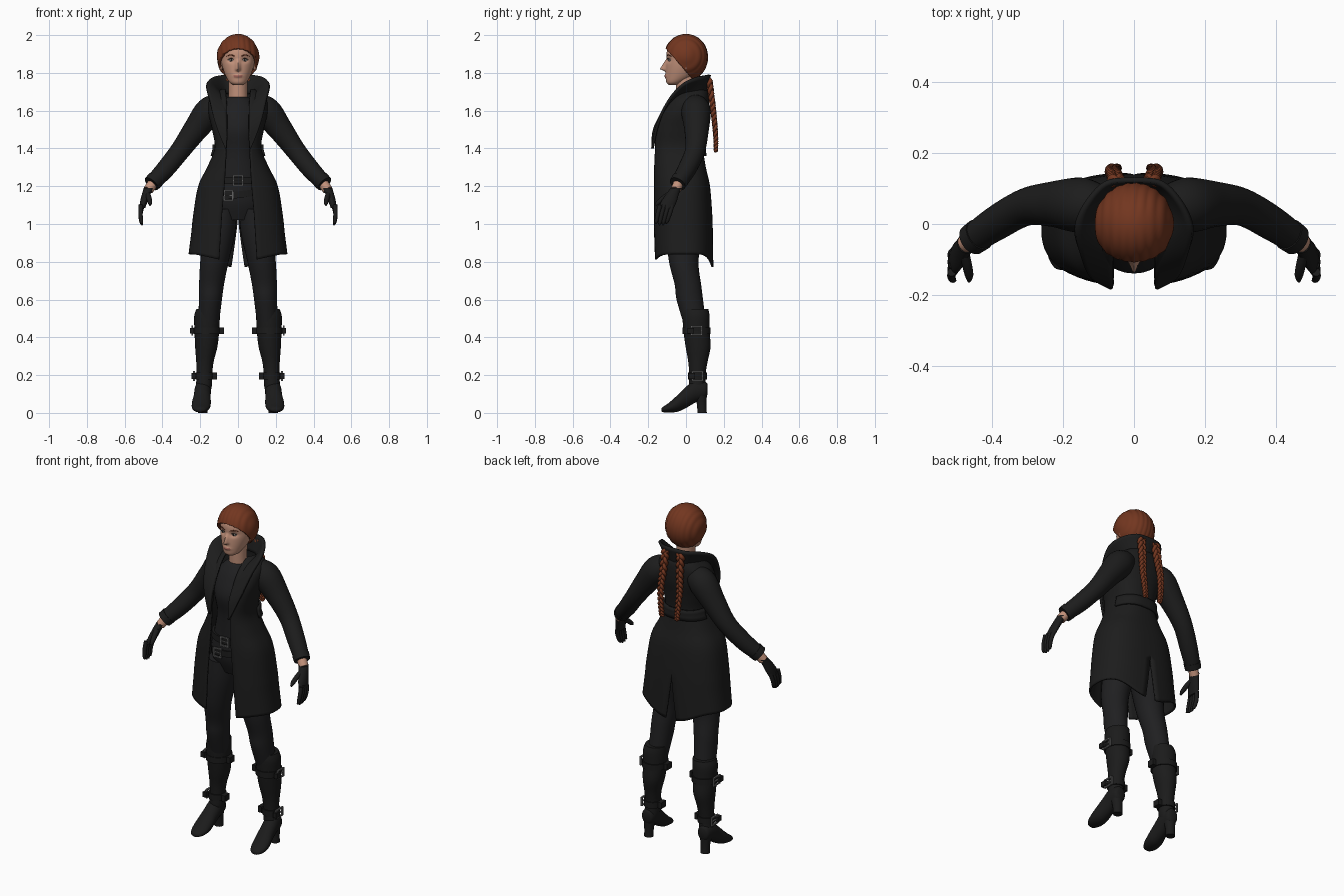
import bpy, bmesh
from math import sin, cos, pi, asin, exp, radians
from mathutils import Vector, Matrix

if "Cube" in bpy.data.objects:
    bpy.data.objects.remove(bpy.data.objects["Cube"])


def material(name, *rgb):
    m = bpy.data.materials.new(name)
    m.use_nodes = True
    m.diffuse_color = (*rgb, 1)
    bsdf = m.node_tree.nodes["Principled BSDF"]
    bsdf.inputs["Base Color"].default_value = (*rgb, 1)
    bsdf.inputs["Roughness"].default_value = 0.8
    return m


COAT = material("coat black", .012, .012, .012)
CLOTH = material("cloth black", .014, .014, .015)
LEATHER = material("leather black", .011, .011, .011)
SKIN = material("skin", .55, .29, .2)
HAIR = material("auburn hair", .17, .037, .014)
METAL = material("buckle grey", .12, .12, .12)
LIP = material("lip", .38, .14, .11)
WHITE = material("eye white", .5, .48, .46)
DARK = material("dark iris", .02, .015, .012)


def spline(rows, n):
    """Smooth curve through rows of numbers, n steps per span."""
    rows = [Vector(r) for r in rows]
    out = []
    for i in range(len(rows) - 1):
        a, b, c, d = (rows[min(max(i + k, 0), len(rows) - 1)] for k in (-1, 0, 1, 2))
        for j in range(n):
            t = j / n
            out.append(b + (c - a) * t / 2 + (a * 2 - b * 5 + c * 4 - d) * t * t / 2
                       + (b * 3 - a - c * 3 + d) * t ** 3 / 2)
    return out + [rows[-1]]


def finish(name, bm, mat, mirror=False, thick=0, angle=50):
    bmesh.ops.recalc_face_normals(bm, faces=bm.faces)
    me = bpy.data.meshes.new(name)
    bm.to_mesh(me)
    bm.free()
    me.materials.append(mat)
    ob = bpy.data.objects.new(name, me)
    bpy.context.collection.objects.link(ob)
    bpy.ops.object.select_all(action='DESELECT')
    ob.select_set(True)
    bpy.context.view_layer.objects.active = ob
    bpy.ops.object.shade_smooth_by_angle(angle=radians(angle))
    if mirror:
        ob.modifiers.new("mirror", 'MIRROR')
    if thick:
        s = ob.modifiers.new("thickness", 'SOLIDIFY')
        s.thickness, s.offset = thick, 0
    return ob


def skin_grid(bm, grid, closed=True, cap=True):
    vs = [[bm.verts.new(p) for p in row] for row in grid]
    n = len(vs[0])
    for a, b in zip(vs, vs[1:]):
        for i in range(n if closed else n - 1):
            j = (i + 1) % n
            bm.faces.new((a[i], a[j], b[j], b[i]))
    if closed and cap:
        bm.faces.new(vs[0])
        bm.faces.new(vs[-1])


def loft(name, rows, mat, mirror=False, steps=5, seg=28, upright=False, cap=True, shape=None):
    """Ellipses (cx, cy, cz, r1, r2), flat or upright."""
    grid = []
    for x, y, z, a, b in spline(rows, steps):
        ring = []
        for i in range(seg):
            u, v = a * sin(2 * pi * i / seg), -b * cos(2 * pi * i / seg)
            p = Vector((x + u, y, z + v) if upright else (x + u, y + v, z))
            ring.append(shape(p) if shape else p)
        grid.append(ring)
    bm = bmesh.new()
    skin_grid(bm, grid, cap=cap)
    return finish(name, bm, mat, mirror)


def levels(rows):
    """Turn (z, half width, front y, back y) into flat ellipses."""
    return [(0, (f + b) / 2, z, w, (b - f) / 2) for z, w, f, b in rows]


def tubes(name, paths, mat, mirror=True, steps=6, seg=12):
    bm = bmesh.new()
    for path in paths:
        pts = spline(path, steps)
        span = (pts[-1] - pts[0]).xyz.normalized()
        ref = Vector((1, 0, 0)) if abs(span.y) > .7 else Vector((0, 1, 0))
        grid = []
        for i, p in enumerate(pts):
            t = (pts[min(i + 1, len(pts) - 1)] - pts[max(i - 1, 0)]).xyz.normalized()
            u = t.cross(ref).normalized()
            v = t.cross(u)
            grid.append([p.xyz + (u * cos(a) + v * sin(a)) * p[3]
                         for a in (2 * pi * k / seg for k in range(seg))])
        skin_grid(bm, grid)
    return finish(name, bm, mat, mirror)


def ball(name, c, r, mat, mirror=True):
    bm = bmesh.new()
    bmesh.ops.create_uvsphere(bm, u_segments=20, v_segments=12, radius=1,
                              matrix=Matrix.Translation(c) @ Matrix.Diagonal((*r, 1)))
    return finish(name, bm, mat, mirror)


def boxes(name, items, mat, mirror=False):
    bm = bmesh.new()
    for c, s in items:
        bmesh.ops.create_cube(bm, size=1, matrix=Matrix.Translation(c) @ Matrix.Diagonal((*s, 1)))
    return finish(name, bm, mat, mirror, angle=30)


def buckle(name, c, w, h, sideways=False, mirror=False):
    t = .008
    parts = [(s * w / 2, 0, t, h + t) for s in (-1, 1)] + [(0, s * h / 2, w, t) for s in (-1, 1)]
    parts.append((0, 0, w, t * .6))
    place = lambda a, d, b: (d, a, b) if sideways else (a, d, b)
    boxes(name, [(Vector(c) + Vector(place(u, 0, v)), place(a, .01, b)) for u, v, a, b in parts],
          METAL, mirror)


# Head and neck
def face(p):
    x, y, z = p
    if y < -.03:
        ramp = 1 - (z - 1.82) / .055 if z > 1.82 else 1 - (1.82 - z) / .014
        y -= .031 * exp(-(x / .011) ** 2) * max(0, ramp)
        y += .010 * exp(-((abs(x) - .036) / .02) ** 2 - ((z - 1.868) / .013) ** 2)
        y -= .007 * exp(-(x / .022) ** 2 - ((z - 1.783) / .008) ** 2)
    return Vector((x, y, z))


head = loft("head", levels([
    (1.735, .022, -.09, -.05), (1.75, .045, -.104, -.01), (1.785, .066, -.108, .05),
    (1.83, .082, -.107, .08), (1.87, .089, -.104, .09), (1.92, .09, -.1, .092),
    (1.96, .072, -.075, .08), (1.985, .035, -.03, .04)]), SKIN, steps=9, seg=96, shape=face)
head.data.materials.append(LIP)
for f in head.data.polygons:
    if f.center.y < -.08 and (f.center.x / .024) ** 2 + ((f.center.z - 1.783) / .008) ** 2 < 1:
        f.material_index = 1
loft("neck", [(0, .01, 1.6, .06, .055), (0, .0, 1.68, .05, .05), (0, .0, 1.79, .052, .055)], SKIN)
ball("ears", (.09, .0, 1.845), (.013, .02, .032), SKIN)
ball("eyes", (.036, -.086, 1.868), (.015, .009, .007), WHITE)
ball("irises", (.036, -.0915, 1.868), (.006, .005, .006), DARK)
tubes("lashes", [[(.019, -.092, 1.87, .001), (.036, -.097, 1.876, .0025), (.054, -.085, 1.87, .001)]], DARK)
tubes("eyebrows", [[(.016, -.102, 1.888, .002), (.04, -.095, 1.895, .003), (.062, -.078, 1.888, .001)]], HAIR)

# Hair cap with combed ridges, trimmed along the hairline
bm = bmesh.new()
bmesh.ops.create_uvsphere(bm, u_segments=96, v_segments=40, radius=1)
for v in bm.verts:
    ridge = 1 + .014 * sin(v.co.x * 26 + 3 * v.co.z) * (1 - v.co.z ** 8)
    v.co = Vector((v.co.x * .105, v.co.y * .109, v.co.z * .117)) * ridge + Vector((0, 0, 1.882))
bmesh.ops.bisect_plane(bm, geom=bm.verts[:] + bm.edges[:] + bm.faces[:], plane_co=(0, -.1, 1.925),
                       plane_no=(0, -.15, -.13), clear_outer=True)
finish("hair", bm, HAIR, thick=.014)

# Two braids, each of three woven strands
centre = spline([(.05, .122, 1.765), (.055, .138, 1.65), (.062, .15, 1.55),
                 (.056, .158, 1.45), (.05, .158, 1.385)], 18)
strands = []
for k in range(3):
    path = []
    for i, p in enumerate(centre):
        a, taper = i * .42 + k * 2 * pi / 3, 1 - .4 * i / len(centre)
        path.append((p.x + .015 * taper * sin(a), p.y + .008 * taper * sin(2 * a), p.z, .0115 * taper))
    strands.append(path)
tubes("braids", strands, HAIR, steps=1, seg=8)

# Shirt, trousers and waist belts
loft("shirt", levels([
    (1.672, .05, -.052, .05), (1.655, .075, -.07, .065), (1.6, .115, -.105, .09), (1.5, .112, -.14, .075),
    (1.38, .1, -.12, .065), (1.25, .13, -.115, .09), (1.12, .16, -.115, .11), (1.02, .12, -.08, .09)]), CLOTH)
loft("trousers", [
    (.085, -.01, 1.08, .08, .095), (.1, -.01, .95, .085, .095), (.125, -.012, .8, .075, .078),
    (.14, .01, .68, .066, .07), (.146, .02, .6, .061, .07), (.155, .045, .48, .055, .06)], CLOTH, True)
for name, z, tilt in (("upper_belt", 1.23, 0), ("lower_belt", 1.155, .12)):
    loft(name, [(0, -.01, z - .018, .15, .115), (0, -.01, z + .018, .147, .114)], LEATHER, steps=1, seg=40,
         shape=lambda p, k=tilt: Vector((p.x, p.y, p.z + k * p.x)))
buckle("upper_buckle", (0, -.128, 1.23), .05, .05)
buckle("lower_buckle", (-.05, -.122, 1.15), .045, .05)

# Long coat, open in front and slit at the back
profile = spline([  # z, half width, front y, back y, front opening, back slit
    (.84, .257, -.165, .14, .1, .035), (.95, .243, -.169, .138, .092, .014), (1.05, .232, -.17, .134, .085, 0),
    (1.2, .206, -.17, .122, .072, 0), (1.3, .158, -.17, .1, .066, 0), (1.4, .119, -.17, .087, .062, 0),
    (1.5, .132, -.162, .1, .058, 0), (1.58, .15, -.135, .115, .058, 0), (1.65, .15, -.09, .118, .06, 0),
    (1.69, .115, -.05, .115, .064, 0), (1.71, .085, -.02, .105, .066, 0)], 5)
POWER = .8


def coat_point(row, t, grow=0):
    z, w, f, b = row[:4]
    c = cos(t)
    x = (w + grow) * max(0, sin(t)) ** POWER
    y = (f + b) / 2 - ((b - f) / 2 + grow) * abs(c) ** POWER * (1 if c > 0 else -1)
    hem = min(1, max(0, (1.05 - z) / .21))
    return Vector((x, y, z - hem * (.035 * max(0, c) ** 5 + .07 * max(0, -c) ** 6)))


grid = []
for row in profile:
    t0 = asin((row[4] / row[1]) ** (1 / POWER))
    t1 = pi - asin((max(0, row[5]) / row[1]) ** (1 / POWER))
    grid.append([coat_point(row, t0 + (t1 - t0) * i / 28) for i in range(29)])
bm = bmesh.new()
skin_grid(bm, grid, closed=False)
finish("coat", bm, COAT, True, .01)

# Half belt across the back of the coat
bm = bmesh.new()
waist = [r for r in profile if 1.35 < r[0] < 1.43]
skin_grid(bm, [[coat_point(r, pi * (.58 + .42 * i / 16), .013) for i in range(17)] for r in waist], closed=False)
finish("back_belt", bm, COAT, True, .012)

# Standing collar running down into the lapels
inner = spline([(0, .105, 1.69), (.06, .088, 1.69), (.086, .03, 1.685), (.076, -.045, 1.665),
                (.062, -.115, 1.6), (.058, -.168, 1.5), (.06, -.177, 1.4)], 6)
outer = spline([(0, .125, 1.79), (.08, .115, 1.787), (.14, .05, 1.772), (.166, -.02, 1.735),
                (.15, -.09, 1.655), (.122, -.145, 1.54), (.068, -.178, 1.4)], 6)
bm = bmesh.new()
skin_grid(bm, [[a.lerp(b, k / 6) + (b - a).cross(Vector((0, 0, 1))) * .0 for k in range(7)]
               for a, b in zip(inner, outer)], closed=False)
finish("collar_and_lapels", bm, COAT, True, .014)

# Sleeves, wrists and gloves
tubes("sleeves", [[(.09, .05, 1.63, .06), (.15, .053, 1.595, .078), (.225, .056, 1.5, .065),
                   (.305, .048, 1.39, .053), (.385, .005, 1.29, .049), (.455, -.042, 1.215, .042)]], COAT, seg=24)
tubes("cuffs", [[(.437, -.03, 1.235, .047), (.458, -.045, 1.212, .045)]], COAT, seg=24)
tubes("wrists", [[(.44, -.033, 1.23, .028), (.475, -.055, 1.18, .027)]], SKIN, seg=16)
loft("glove_palms", [(.472, -.053, 1.19, .027, .029), (.485, -.07, 1.16, .023, .033),
                     (.498, -.09, 1.12, .02, .041), (.507, -.104, 1.085, .016, .04)], LEATHER, True)
fingers = [[(.506 + .003 * k, -.073 - .021 * k, 1.1, .012), (.516, -.086 - .021 * k, 1.055, .0115),
            (.512, -.1 - .019 * k, 1.015 - .006 * (k in (1, 2)), .0095),
            (.505, -.106 - .018 * k, 1.003 - .008 * (k in (1, 2)), .004)] for k in range(4)]
thumb = [(.482, -.075, 1.165, .015), (.472, -.115, 1.14, .014), (.466, -.145, 1.115, .012), (.466, -.162, 1.1, .005)]
tubes("glove_fingers", fingers + [thumb], LEATHER)

# Boots with heels and buckled straps
loft("boot_shafts", [
    (.158, .05, .55, .062, .068), (.164, .053, .51, .068, .072), (.165, .056, .43, .065, .069),
    (.168, .064, .35, .059, .066), (.175, .063, .27, .046, .051), (.178, .06, .2, .041, .043),
    (.181, .06, .14, .042, .045), (.186, .065, .1, .037, .043)], LEATHER, True)
loft("boot_feet", [
    (.186, .113, .125, .02, .03), (.186, .1, .12, .036, .045), (.187, .05, .115, .043, .06),
    (.19, 0, .082, .045, .056), (.194, -.045, .05, .05, .044), (.197, -.09, .028, .046, .026),
    (.198, -.122, .018, .028, .014), (.198, -.13, .016, .01, .006)], LEATHER, True, upright=True)
loft("boot_heels", [(.187, .085, 0, .026, .025), (.187, .083, .05, .027, .026), (.187, .075, .11, .036, .036)],
     LEATHER, True)
for name, x, y, z, a, b in (("upper", .165, .056, .435, .071, .075), ("lower", .178, .06, .195, .048, .05)):
    loft(name + "_straps", [(x, y, z - .018, a, b), (x, y, z + .018, a, b)], LEATHER, True, steps=1)
    buckle(name + "_strap_buckles", (x + a + .006, y, z), .055, .045, True, True)
    boxes(name + "_strap_ends", [((x + a + .008, y - .03, z), (.022, .035, .03)),
                                 ((x - a - .008, y - .005, z), (.024, .045, .036))], LEATHER, True)
